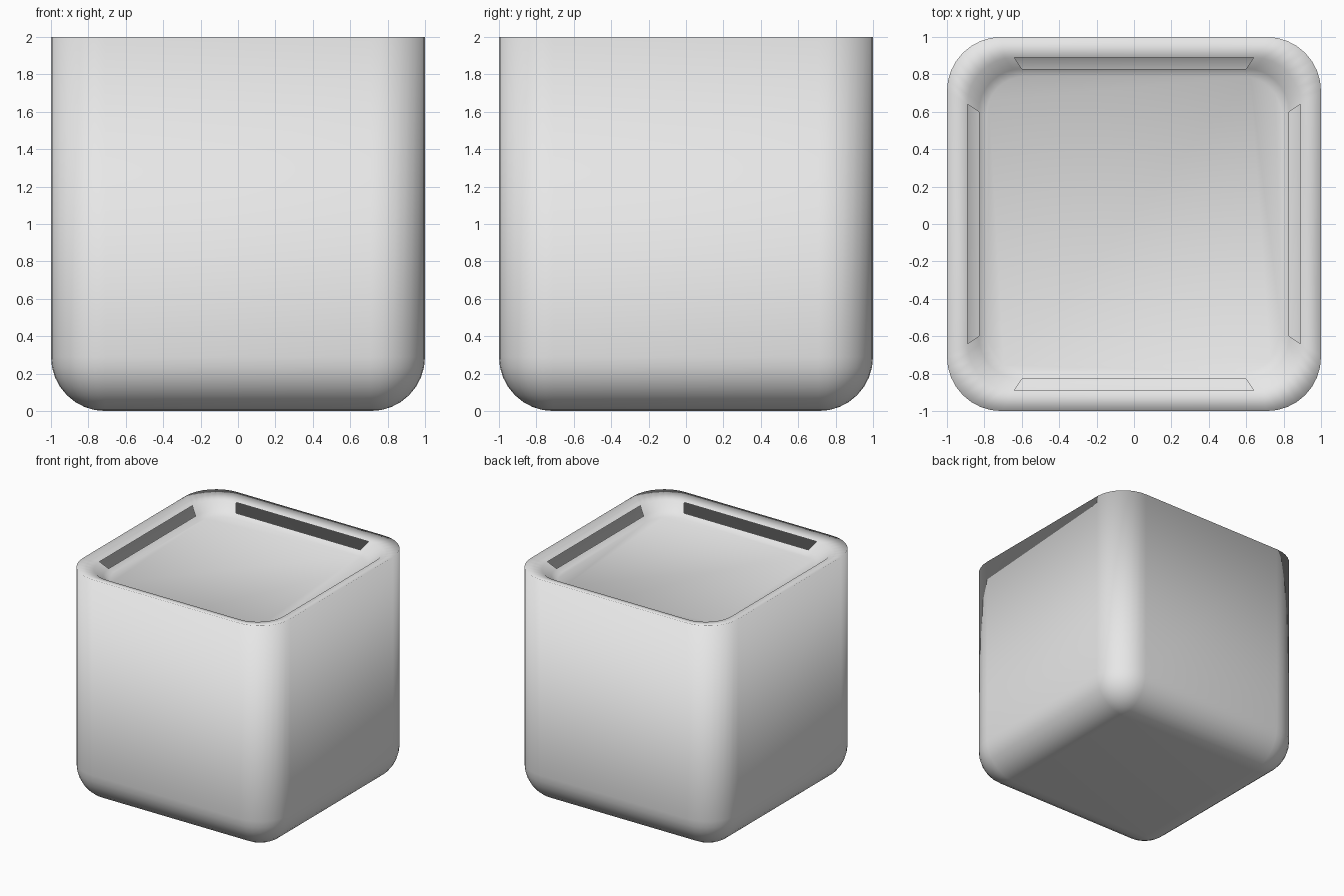
import bpy, bmesh
from math import sin, cos, pi

cube = bpy.data.objects.get("Cube")
if cube:
    bpy.data.objects.remove(cube)

SEG = 8          # steps around each rounded corner
BEVEL = 0.29     # outer edge radius
CORE = 1 - BEVEL


def material(name, rgb):
    m = bpy.data.materials.new(name)
    m.use_nodes = True
    m.diffuse_color = (*rgb, 1)
    m.node_tree.nodes["Principled BSDF"].inputs["Base Color"].default_value = (*rgb, 1)
    return m


def ring(bm, core, radius, z):
    """Rounded square: corner centres at +-core, corner radius, height."""
    verts = []
    for k, (sx, sy) in enumerate(((1, 1), (-1, 1), (-1, -1), (1, -1))):
        for j in range(SEG + 1):
            a = (k + j / SEG) * pi / 2
            verts.append(bm.verts.new((sx * core + radius * cos(a),
                                       sy * core + radius * sin(a), z)))
    return verts


# Profile from the outer base, up over the rim and into the shallow dish
steps = [i / SEG * pi / 2 for i in range(SEG + 1)]
profile = [(CORE, BEVEL * sin(t), BEVEL * (1 - cos(t))) for t in steps]
profile += [(CORE, BEVEL, 2.0)]
lip = len(profile)
profile += [(0.64, 0.25, 1.97), (0.60, 0.23, 1.91), (0.58, 0.21, 1.88)]

bm = bmesh.new()
rings = [ring(bm, *p) for p in profile]
bm.faces.new(reversed(rings[0]))
bm.faces.new(rings[-1])
for r, (low, high) in enumerate(zip(rings, rings[1:])):
    count = len(low)
    for i in range(count):
        straight = i % (SEG + 1) == SEG
        if r == lip and straight:
            continue                     # long slot inside the rim on each side
        n = (i + 1) % count
        bm.faces.new((low[i], low[n], high[n], high[i]))
bmesh.ops.remove_doubles(bm, verts=bm.verts, dist=0.0005)

mesh = bpy.data.meshes.new("block_body")
bm.to_mesh(mesh)
bm.free()
mesh.shade_smooth()
mesh.materials.append(material("light_grey", (0.8, 0.8, 0.8)))
body = bpy.data.objects.new("block_body", mesh)
bpy.context.collection.objects.link(body)
